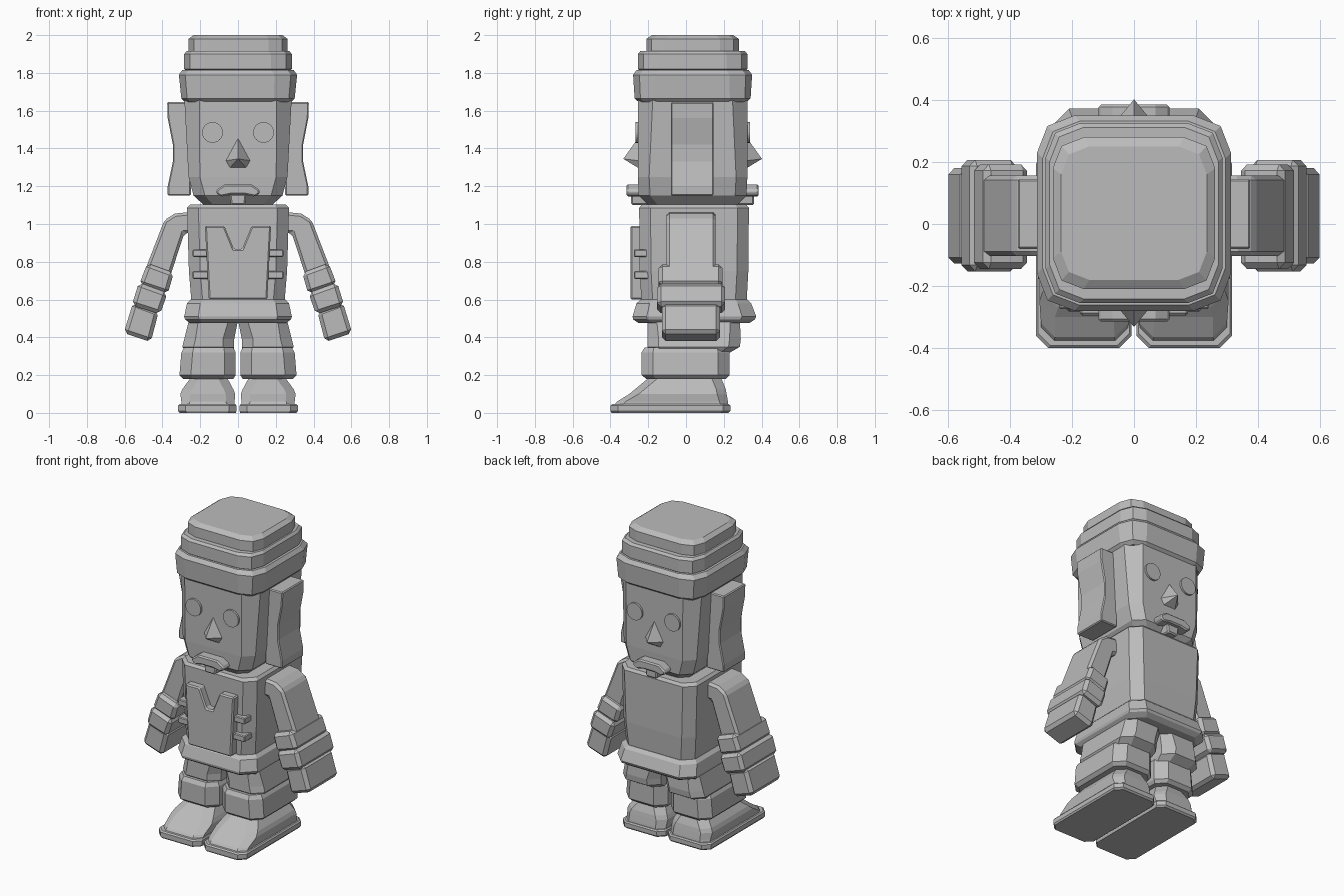
import bpy, bmesh, math

stone = bpy.data.materials.new("plain grey")
stone.diffuse_color = (0.5, 0.5, 0.5, 1)
MID = 0.035  # y of the head and body axis


def finish(name, bm, bevel=0.0):
    bmesh.ops.recalc_face_normals(bm, faces=bm.faces)
    mesh = bpy.data.meshes.new(name)
    bm.to_mesh(mesh)
    bm.free()
    mesh.materials.append(stone)
    obj = bpy.data.objects.new(name, mesh)
    bpy.context.collection.objects.link(obj)
    if bevel:
        mod = obj.modifiers.new("bevel", 'BEVEL')
        mod.width = bevel
        mod.segments = 1
        mod.limit_method = 'ANGLE'
        mod.angle_limit = math.radians(35)
    return obj


def loft(name, rings, round_corner=False, s=1, bevel=0.0):
    """Stack chamfered rectangles: (z, x0, x1, y0, y1, corner)."""
    bm = bmesh.new()
    loops = []
    for z, x0, x1, y0, y1, c in rings:
        cx, cy, hx, hy = (x0 + x1) / 2, (y0 + y1) / 2, (x1 - x0) / 2, (y1 - y0) / 2
        corner = [(hx, hy - c), (hx - c, hy)]
        if round_corner:
            corner.insert(1, (hx - 0.28 * c, hy - 0.28 * c))
        pts = []
        for sx, sy in ((1, 1), (-1, 1), (-1, -1), (1, -1)):
            part = corner if sx * sy > 0 else corner[::-1]
            pts += [(s * (cx + sx * x), cy + sy * y, z) for x, y in part]
        loops.append([bm.verts.new(p) for p in pts])
    n = len(loops[0])
    for a, b in zip(loops, loops[1:]):
        for i in range(n):
            j = (i + 1) % n
            bm.faces.new((a[i], a[j], b[j], b[i]))
    bm.faces.new(loops[0])
    bm.faces.new(loops[-1])
    return finish(name, bm, bevel)


def prism(name, pts, y0, y1, s=1, bevel=0.0):
    """Extrude a front outline (x, z) along y."""
    bm = bmesh.new()
    a = [bm.verts.new((s * x, y0, z)) for x, z in pts]
    b = [bm.verts.new((s * x, y1, z)) for x, z in pts]
    for i in range(len(a)):
        j = (i + 1) % len(a)
        bm.faces.new((a[i], a[j], b[j], b[i]))
    bm.faces.new(a)
    bm.faces.new(b)
    return finish(name, bm, bevel)


def centred(z, hx, y0, y1, c):
    return (z, -hx, hx, y0, y1, c)


# Head and stepped hat
loft("head", [centred(1.10, 0.18, -0.20, 0.27, 0.05),
              centred(1.15, 0.235, -0.25, 0.32, 0.06),
              centred(1.25, 0.262, -0.255, 0.325, 0.06),
              centred(1.68, 0.285, -0.255, 0.325, 0.08)])
loft("hat_brim", [centred(1.645, 0.28, -0.25, 0.32, 0.10),
                  centred(1.665, 0.30, -0.272, 0.342, 0.11),
                  centred(1.79, 0.313, -0.28, 0.35, 0.12),
                  centred(1.815, 0.295, -0.262, 0.332, 0.12)], True)
loft("hat_middle", [centred(1.81, 0.27, -0.24, 0.31, 0.11),
                    centred(1.82, 0.285, -0.255, 0.325, 0.11),
                    centred(1.90, 0.285, -0.255, 0.325, 0.11),
                    centred(1.915, 0.272, -0.242, 0.312, 0.11)], True)
loft("hat_top", [centred(1.91, 0.262, -0.21, 0.28, 0.10),
                 centred(1.98, 0.262, -0.21, 0.28, 0.10),
                 centred(2.0, 0.235, -0.18, 0.25, 0.09)], True)

# Same face on the front and the back
for side, label in ((-1, "front"), (1, "back")):
    def y(d):
        return MID + side * d

    # Nose: a pyramid with a flat underside wedge
    bm = bmesh.new()
    top, left, right, tip, low_l, low_r = [bm.verts.new(p) for p in (
        (0, y(0.285), 1.46), (-0.068, y(0.285), 1.335), (0.068, y(0.285), 1.335),
        (0, y(0.367), 1.345), (-0.045, y(0.285), 1.295), (0.045, y(0.285), 1.295))]
    for f in ((top, left, tip), (top, tip, right), (left, low_l, tip),
              (right, tip, low_r), (low_l, low_r, tip),
              (top, right, low_r, low_l, left)):
        bm.faces.new(f)
    finish(label + "_nose", bm)

    lip = [(-0.115, 1.16), (-0.115, 1.18), (-0.07, 1.21), (0.07, 1.21),
           (0.115, 1.18), (0.115, 1.16), (0.09, 1.145), (0.04, 1.155),
           (-0.04, 1.155), (-0.09, 1.145)]
    prism(label + "_upper_lip", lip, y(0.25), y(0.35), bevel=0.008)
    chin = [(-0.045, 1.16), (0.045, 1.16), (0.038, 1.10), (-0.038, 1.10)]
    prism(label + "_lower_lip", chin, y(0.22), y(0.325), bevel=0.008)

    for s in (-1, 1):
        disc = [(0.135 + 0.055 * math.cos(i * math.pi / 12),
                 1.485 + 0.055 * math.sin(i * math.pi / 12)) for i in range(24)]
        prism(label + "_eye", disc, y(0.28), y(0.303), s)

# Torso and belt
loft("torso", [centred(0.57, 0.245, -0.235, 0.32, 0.06),
               centred(0.75, 0.26, -0.245, 0.33, 0.06),
               centred(1.085, 0.27, -0.248, 0.333, 0.06),
               centred(1.102, 0.255, -0.235, 0.32, 0.06)])
loft("belt", [centred(0.475, 0.255, -0.25, 0.335, 0.07),
              centred(0.495, 0.28, -0.28, 0.365, 0.075),
              centred(0.51, 0.285, -0.283, 0.372, 0.075),
              centred(0.58, 0.27, -0.262, 0.345, 0.07),
              centred(0.60, 0.25, -0.24, 0.325, 0.065)])

# Chest plate with a V neck, and its side straps
plate = [(-0.155, 0.6), (0.155, 0.6), (0.175, 0.99), (0.072, 0.99),
         (0.022, 0.868), (-0.022, 0.868), (-0.072, 0.99), (-0.175, 0.99)]
prism("chest_plate", plate, -0.295, -0.23, bevel=0.008)
for s in (-1, 1):
    for z in (0.845, 0.73):
        strap = [(0.14, z - 0.02), (0.24, z - 0.02), (0.24, z + 0.02), (0.14, z + 0.02)]
        prism("chest_strap", strap, -0.275, -0.195, s, 0.005)

for s in (-1, 1):
    # Ear slab with a pinched middle
    ear = [(0.25, 1.15), (0.372, 1.15), (0.372, 1.20), (0.345, 1.33),
           (0.345, 1.42), (0.372, 1.56), (0.375, 1.645), (0.25, 1.645)]
    prism("ear", ear, -0.08, 0.145, s, 0.006)

    # Arm, two cuffs and hand
    arm = [(0.24, 1.065), (0.335, 1.055), (0.39, 1.02), (0.49, 0.76),
           (0.36, 0.72), (0.285, 0.95), (0.24, 0.955)]
    prism("arm", arm, -0.103, 0.157, s, 0.015)
    upper = [(0.48, 0.793), (0.34, 0.742), (0.372, 0.63), (0.523, 0.68)]
    prism("upper_cuff", upper, -0.145, 0.192, s, 0.02)
    lower = [(0.525, 0.69), (0.373, 0.635), (0.413, 0.522), (0.562, 0.57)]
    prism("lower_cuff", lower, -0.153, 0.207, s, 0.02)
    hand = [(0.555, 0.585), (0.42, 0.535), (0.462, 0.375), (0.605, 0.423)]
    prism("hand", hand, -0.128, 0.18, s, 0.02)

    # Trouser leg and turn-up
    loft("trouser_leg", [(0.30, 0.03, 0.26, -0.17, 0.20, 0.05),
                         (0.35, 0.02, 0.295, -0.205, 0.285, 0.06),
                         (0.39, 0.02, 0.285, -0.205, 0.29, 0.06),
                         (0.49, 0.0, 0.26, -0.205, 0.285, 0.05)], s=s)
    loft("turn_up", [(0.18, 0.025, 0.29, -0.21, 0.21, 0.05),
                     (0.20, 0.012, 0.31, -0.235, 0.23, 0.06),
                     (0.32, 0.012, 0.30, -0.235, 0.23, 0.06),
                     (0.345, 0.025, 0.285, -0.22, 0.215, 0.05)], s=s)

    # Shoe and sole
    loft("shoe", [(0.035, 0.02, 0.30, -0.385, 0.225, 0.04),
                  (0.06, 0.018, 0.30, -0.365, 0.222, 0.045),
                  (0.10, 0.015, 0.305, -0.30, 0.215, 0.05),
                  (0.125, 0.025, 0.295, -0.27, 0.21, 0.05),
                  (0.20, 0.065, 0.24, -0.18, 0.18, 0.05)], s=s)
    loft("sole", [(0.0, 0.012, 0.31, -0.395, 0.225, 0.04),
                  (0.01, 0.008, 0.317, -0.40, 0.235, 0.04),
                  (0.038, 0.008, 0.317, -0.40, 0.235, 0.04),
                  (0.046, 0.014, 0.31, -0.392, 0.228, 0.04)], s=s)
